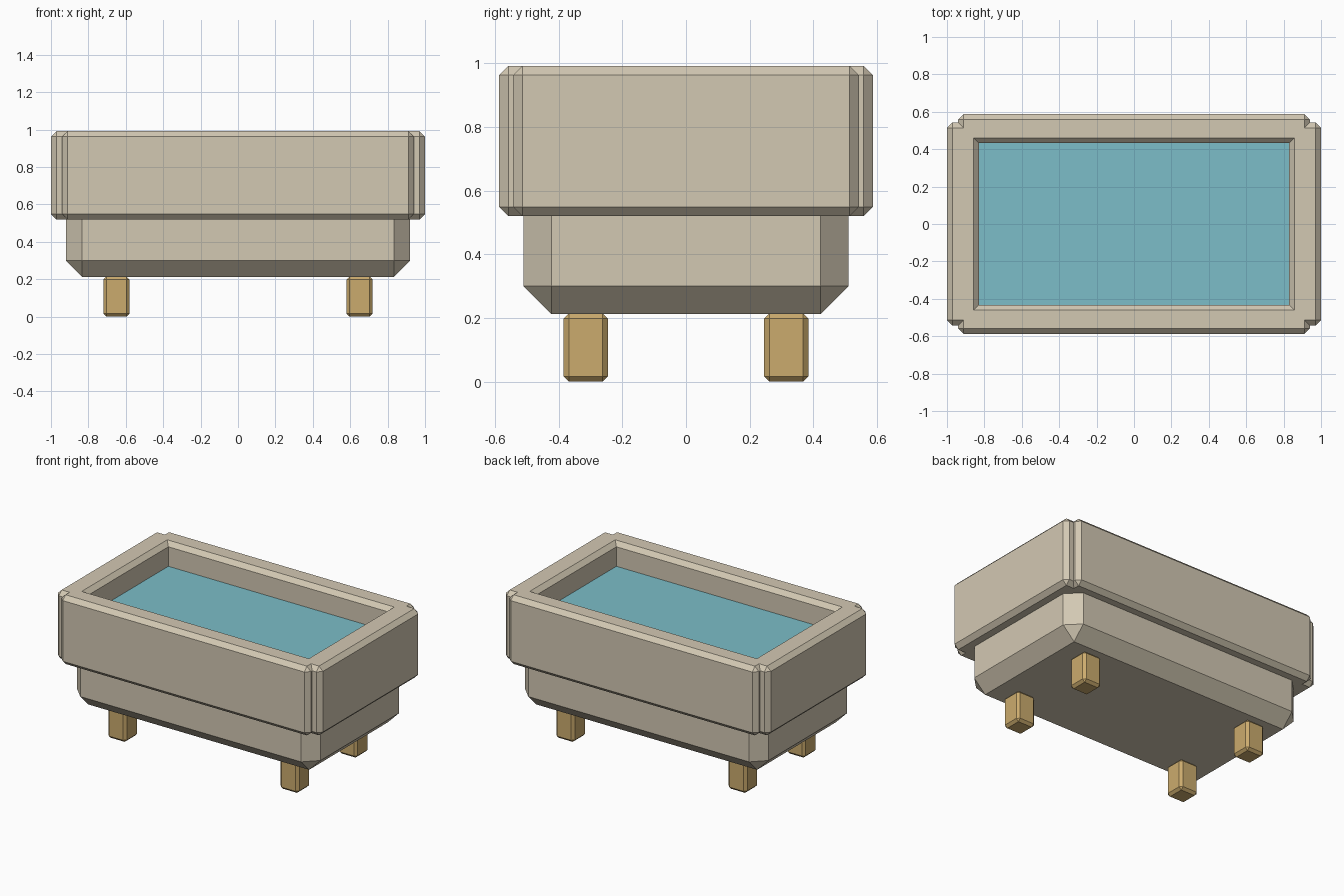
import bpy
import bmesh
from mathutils import Vector

cube = bpy.data.objects.get("Cube")
if cube:
    bpy.data.objects.remove(cube)


def material(name, color):
    mat = bpy.data.materials.new(name)
    mat.use_nodes = True
    mat.diffuse_color = (*color, 1)
    mat.node_tree.nodes["Principled BSDF"].inputs["Base Color"].default_value = (*color, 1)
    return mat


def block(name, low, high, mat, chamfer=0):
    """Flat-shaded box between two corners, with chamfered edges."""
    low, high = Vector(low), Vector(high)
    bm = bmesh.new()
    bmesh.ops.create_cube(bm, size=1)
    bmesh.ops.scale(bm, vec=high - low, verts=bm.verts)
    bmesh.ops.translate(bm, vec=(low + high) / 2, verts=bm.verts)
    mesh = bpy.data.meshes.new(name)
    bm.to_mesh(mesh)
    bm.free()
    mesh.materials.append(mat)
    obj = bpy.data.objects.new(name, mesh)
    bpy.context.collection.objects.link(obj)
    if chamfer:
        bevel = obj.modifiers.new("Chamfer", "BEVEL")
        bevel.width = chamfer
        bevel.segments = 1
        bevel.limit_method = "NONE"
    return obj


stone = material("pale stone", (0.65, 0.58, 0.45))
water_blue = material("water blue", (0.20, 0.51, 0.58))
wood = material("light wood", (0.60, 0.41, 0.155))

BASE, RIM_LOW, RIM_TOP = 0.213, 0.52, 0.992

# Lower basin and the water surface
block("basin", (-0.92, -0.51, BASE), (0.92, 0.51, 0.79), stone, 0.087)
block("water", (-0.87, -0.47, 0.72), (0.87, 0.47, 0.83), water_blue)

# Four thick rim walls, overlapping at the corners
for side, s in (("front", -1), ("back", 1)):
    y0, y1 = sorted((s * 0.432, s * 0.587))
    block(side + "_wall", (-0.94, y0, RIM_LOW), (0.94, y1, RIM_TOP), stone, 0.029)
for side, s in (("right", -1), ("left", 1)):
    x0, x1 = sorted((s * 0.828, s * 1.0))
    block(side + "_wall", (x0, -0.543, RIM_LOW), (x1, 0.543, RIM_TOP), stone, 0.029)

# Four stubby legs
for end, sy in (("front", -1), ("back", 1)):
    for side, sx in (("right", -1), ("left", 1)):
        x, y, r = sx * 0.65, sy * 0.315, 0.07
        block(f"{end}_{side}_leg", (x - r, y - r, 0), (x + r, y + r, BASE + 0.002), wood, 0.017)
